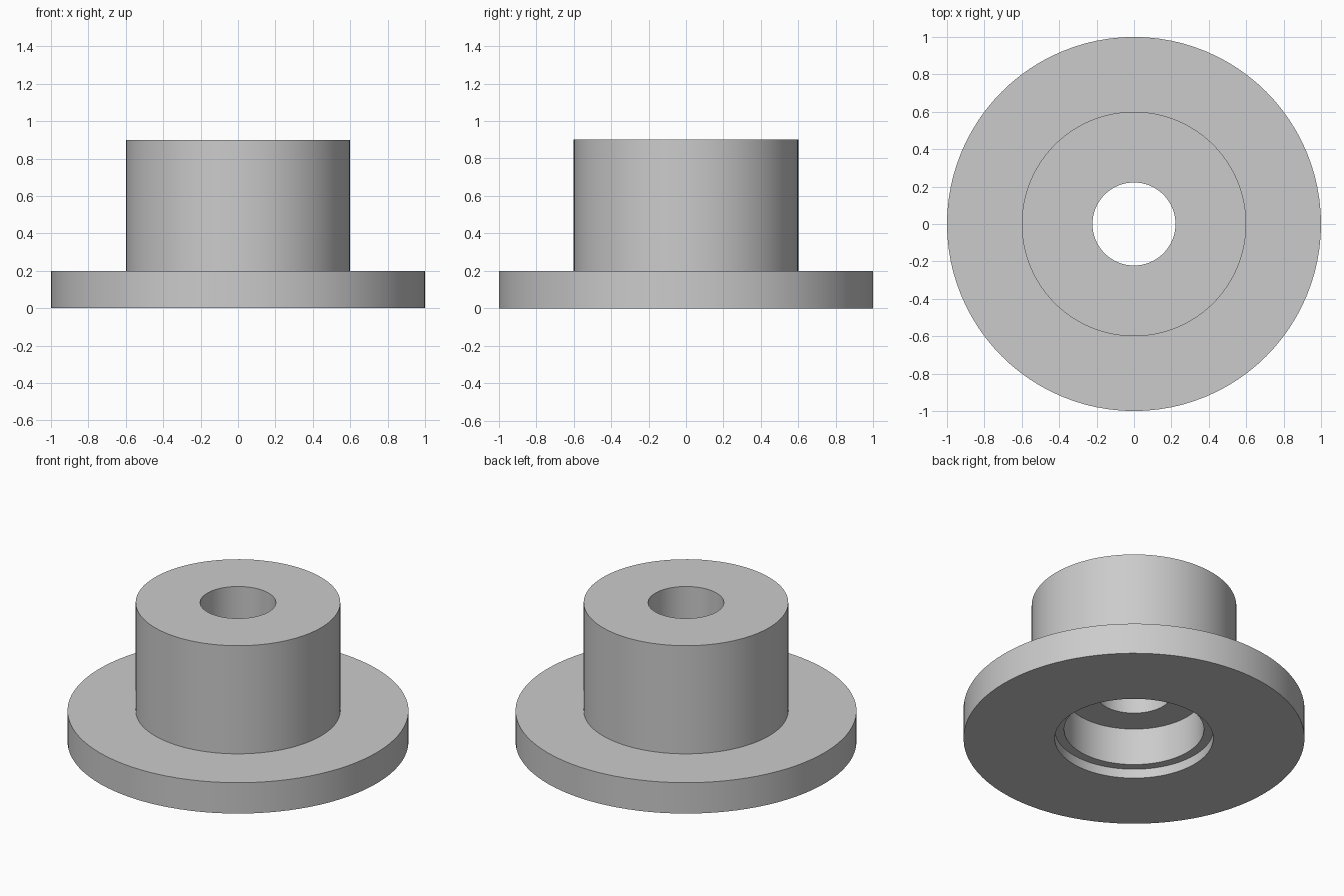
import bpy
import bmesh
from math import radians, tau

cube = bpy.data.objects.get("Cube")
if cube:
    bpy.data.objects.remove(cube, do_unlink=True)

SEGMENTS = 96

# Plain grey material
grey = bpy.data.materials.new("grey")
grey.use_nodes = True
colour = (0.6, 0.6, 0.6, 1)
grey.diffuse_color = colour
grey.node_tree.nodes["Principled BSDF"].inputs["Base Color"].default_value = colour


def lathe(name, profile):
    """Spin a closed (radius, height) profile around z."""
    bm = bmesh.new()
    verts = [bm.verts.new((r, 0, z)) for r, z in profile]
    edges = [bm.edges.new((v, verts[i - 1])) for i, v in enumerate(verts)]
    bmesh.ops.spin(bm, geom=verts + edges, cent=(0, 0, 0), axis=(0, 0, 1),
                   angle=tau, steps=SEGMENTS, use_merge=True)
    bmesh.ops.remove_doubles(bm, verts=bm.verts[:], dist=1e-5)
    bmesh.ops.recalc_face_normals(bm, faces=bm.faces[:])
    mesh = bpy.data.meshes.new(name)
    bm.to_mesh(mesh)
    bm.free()
    mesh.materials.append(grey)
    obj = bpy.data.objects.new(name, mesh)
    bpy.context.collection.objects.link(obj)
    return obj


# Flange and hub in one piece, with a stepped bore opening downwards
bushing = lathe("flanged_bushing", [
    (1, 0), (1, 0.2), (0.6, 0.2), (0.6, 0.9),       # flange and hub
    (0.222, 0.9), (0.222, 0.3),                     # through hole
    (0.41, 0.3), (0.41, 0.06),                      # counterbore
    (0.465, 0.06), (0.465, 0),                      # shallow mouth recess
])

# Smooth round walls, crisp rims
bpy.ops.object.select_all(action="DESELECT")
bushing.select_set(True)
bpy.context.view_layer.objects.active = bushing
bpy.ops.object.shade_smooth_by_angle(angle=radians(30))
